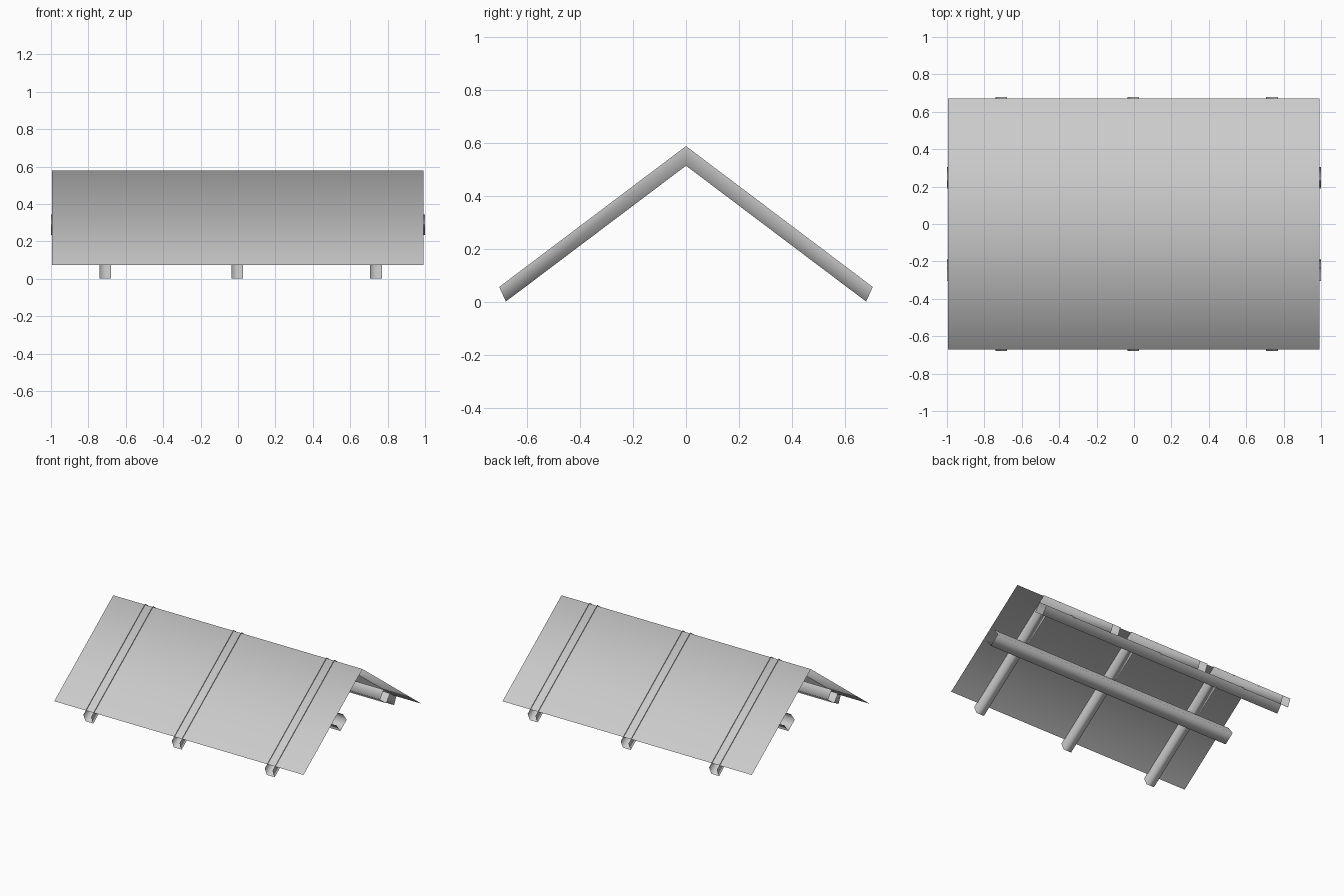
import bpy
import bmesh
from mathutils import Vector

cube = bpy.data.objects.get("Cube")
if cube:
    bpy.data.objects.remove(cube, do_unlink=True)

grey = bpy.data.materials.new("plain_grey")
grey.use_nodes = True
colour = (0.6, 0.6, 0.6, 1)
grey.diffuse_color = colour
grey.node_tree.nodes["Principled BSDF"].inputs["Base Color"].default_value = colour

SLOPE = 0.754
RIDGE = 0.58


def sweep(name, rings):
    """Join successive open rings of points into one smooth open shell."""
    bm = bmesh.new()
    rows = [[bm.verts.new(p) for p in ring] for ring in rings]
    for a, b in zip(rows, rows[1:]):
        for i in range(len(a) - 1):
            bm.faces.new((a[i], b[i], b[i + 1], a[i + 1]))
    mesh = bpy.data.meshes.new(name)
    bm.to_mesh(mesh)
    bm.free()
    mesh.shade_smooth()
    mesh.materials.append(grey)
    obj = bpy.data.objects.new(name, mesh)
    bpy.context.collection.objects.link(obj)
    return obj


# Thin roof sheet folded at the ridge
eave = 0.672
sweep("roof_sheet", [[(x, y, RIDGE - SLOPE * abs(y)) for x in (0.993, -0.995)]
                     for y in (-eave, 0, eave)])

# Folded rafters: open-topped channels whose rims just break the sheet
half = 0.031
top, bottom = RIDGE + 0.007, 0.513
for name, x in (("right_rafter", -0.709), ("middle_rafter", -0.004), ("left_rafter", 0.738)):
    rings = []
    for side in (-1, 0, 1):
        rim = (side * 0.705, top - SLOPE * abs(side) * 0.705)
        floor = (side * 0.68, bottom - SLOPE * abs(side) * 0.68)
        rings.append([(x - half, *rim), (x - half, *floor),
                      (x + half, *floor), (x + half, *rim)])
    sweep(name, rings)

# Purlins: open-topped channels lying along each slope, under the rafters
for name, side in (("front_purlin", -1), ("back_purlin", 1)):
    along = Vector((0, 1, -side * SLOPE)).normalized() * 0.045
    up = Vector((0, side * SLOPE, 1)).normalized() * 0.035
    centre = Vector((0, side * 0.247, 0.29))
    section = [centre + along + up, centre + along - up,
               centre - along - up, centre - along + up]
    sweep(name, [[p + Vector((x, 0, 0)) for p in section] for x in (-1, 1)])
